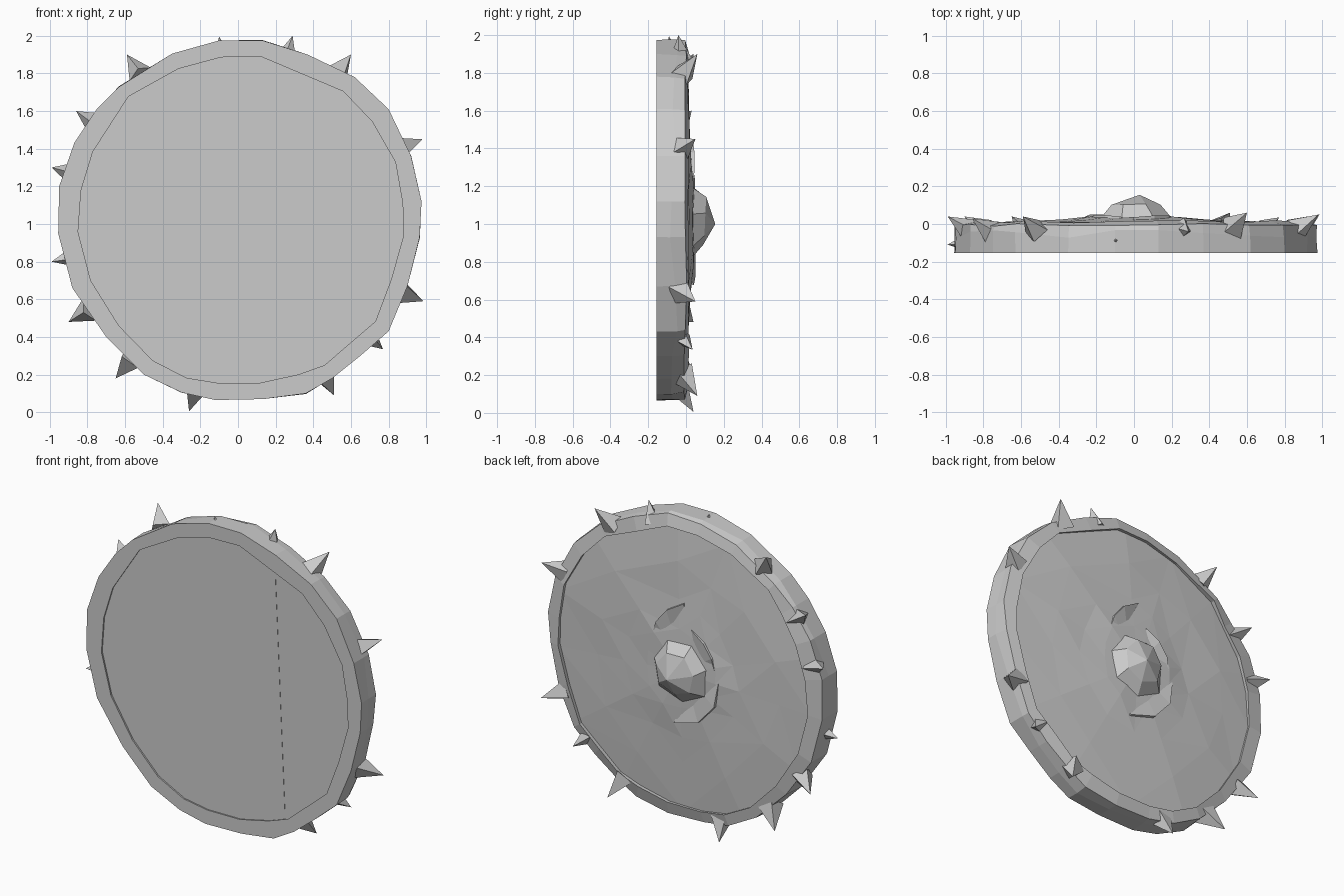
import bpy, bmesh, math, random
from mathutils import Vector

if "Cube" in bpy.data.objects:
    bpy.data.objects.remove(bpy.data.objects["Cube"])

random.seed(4)
CX, CZ = 0.01, 1.02


def finish(name, bm):
    bmesh.ops.recalc_face_normals(bm, faces=bm.faces)
    me = bpy.data.meshes.new(name)
    bm.to_mesh(me)
    bm.free()
    ob = bpy.data.objects.new(name, me)
    bpy.context.collection.objects.link(ob)
    return ob


def ring(bm, pts):
    return [bm.verts.new(p) for p in pts]


def bridge(bm, a, b):
    n = len(a)
    for i in range(n):
        j = (i + 1) % n
        bm.faces.new((a[i], a[j], b[j], b[i]))


def polar(r, deg, y):
    a = math.radians(deg)
    return (CX + r * math.cos(a), y, CZ + r * math.sin(a))


# Chunky hand-cut rim with a faceted outer wall and polygonal opening
outline = [(-.12, .065), (.13, .07), (.36, .10), (.5, .18), (.65, .3), (.8, .43),
           (.9, .67), (.965, .93), (.975, 1.12), (.92, 1.36), (.8, 1.61), (.62, 1.78),
           (.37, 1.9), (.13, 1.975), (-.1, 1.975), (-.35, 1.905), (-.63, 1.73),
           (-.75, 1.61), (-.87, 1.43), (-.95, 1.2), (-.955, .95), (-.88, .66),
           (-.7, .4), (-.5, .2), (-.3, .105)]
opening = [(.02, .135), (.43, .225), (.75, .5), (.88, .92), (.87, 1.27), (.64, 1.67),
           (.06, 1.915), (-.27, 1.85), (-.58, 1.68), (-.825, 1.3), (-.85, .95),
           (-.75, .58), (-.38, .2)]


def scaled(pts, scale, y, jr=0.0, jy=0.0):
    out = []
    for x, z in pts:
        s = scale + random.uniform(-jr, jr)
        out.append((CX + (x - CX) * s, y + random.uniform(-jy, jy), CZ + (z - CZ) * s))
    return out


def on_opening(y, jy=0.0, grow=1.0):
    # project every outline direction onto the opening polygon
    out = []
    for x, z in outline:
        d = Vector((x - CX, z - CZ)).normalized()
        best = .87
        for (ax, az), (bx, bz) in zip(opening, opening[1:] + opening[:1]):
            a, e = Vector((ax - CX, az - CZ)), Vector((bx - ax, bz - az))
            den = d.x * e.y - d.y * e.x
            t = (a.x * e.y - a.y * e.x) / den
            u = (a.x * d.y - a.y * d.x) / den
            if t > 0 and 0 <= u <= 1:
                best = t
        out.append((CX + d.x * best * grow, y + random.uniform(-jy, jy), CZ + d.y * best * grow))
    return out


bm = bmesh.new()
loops = [ring(bm, scaled(outline, 1, -.155)), ring(bm, scaled(outline, .998, -.06, .005, .03)),
         ring(bm, scaled(outline, .992, -.004, .008, .008)),
         ring(bm, on_opening(.012, .006, 1.01)), ring(bm, on_opening(-.06, 0, 1.02)),
         ring(bm, on_opening(-.155))]
for a, b in zip(loops, loops[1:] + loops[:1]):
    bridge(bm, a, b)
finish("shield_rim", bm)

# Faceted board: flat front set slightly back, gently domed back, edge buried in the rim
N = 13
bm = bmesh.new()
loops = [ring(bm, scaled(opening, 1.03, -.142)), ring(bm, scaled(opening, 1.03, -.012, 0, .004))]
bm.faces.new(loops[0])
bridge(bm, loops[0], loops[1])
prev = loops[1]
for s, y, jr, jy in ((.72, .01, .06, .005), (.46, .022, .04, .005), (.28, .037, .02, .004)):
    cur = ring(bm, scaled(opening, s, y, jr, jy))
    bridge(bm, prev, cur)
    prev = cur
tip = bm.verts.new((CX, .045, CZ))
for i in range(N):
    bm.faces.new((prev[i], prev[(i + 1) % N], tip))
bmesh.ops.triangulate(bm, faces=[f for f in bm.faces if len(f.verts) == 4])
finish("shield_board", bm)

# Hairline crack on the flat front
bm = bmesh.new()
c = [(.358, 1.74), (.364, 1.74), (.43, .27), (.424, .27)]
f, b = ring(bm, [(x, -.144, z) for x, z in c]), ring(bm, [(x, -.138, z) for x, z in c])
bridge(bm, f, b)
bm.faces.new(f)
bm.faces.new(b[::-1])
finish("front_crack", bm)

# Central boss
bm = bmesh.new()
a = ring(bm, [polar(.2 + random.uniform(-.01, .01), 51.4 * i + 10, .035) for i in range(7)])
b = ring(bm, [polar(.13 + random.uniform(-.015, .015), 51.4 * i + 16,
                    .1 + random.uniform(-.012, .008)) for i in range(7)])
bridge(bm, a, b)
tip = bm.verts.new((.03, .155, 1.0))
for i in range(7):
    bm.faces.new((b[i], b[(i + 1) % 7], tip))
bm.faces.new(a[::-1])
finish("boss", bm)


# Torn crescent ridges around the boss, sloping in towards it
def crescent(name, a0, a1, r0, r1, height):
    bm = bmesh.new()
    n = 4
    rows = []
    for k in range(n):
        t = k / (n - 1)
        deg, r = a0 + (a1 - a0) * t, r0 + (r1 - r0) * t
        w = .03 + .09 * math.sin(math.pi * t)
        h = height - .014 * abs(2 * t - 1)
        rows.append(ring(bm, [polar(r, deg, .0), polar(r - .005, deg, h),
                              polar(r - w, deg, h - .015), polar(r - w, deg, .0)]))
    for p, q in zip(rows, rows[1:]):
        bridge(bm, p, q)
    bm.faces.new(rows[0])
    bm.faces.new(rows[-1][::-1])
    finish(name, bm)


crescent("ridge_upper", 92, 40, .43, .27, .05)
crescent("ridge_lower", 183, 278, .27, .35, .056)
crescent("ridge_side", 105, 170, .29, .25, .052)

# Spikes: tip x, y, z and size
spikes = [(-.59, .04, 1.9, 1), (-.1, -.09, 1.995, .8), (.29, -.04, 2.0, .9), (.6, .06, 1.9, 1.1),
          (.98, .05, 1.45, 1), (.985, .05, .59, 1.1), (.77, .035, .335, .8), (.51, .06, .09, 1.1),
          (-.26, .04, .005, 1), (-.65, .04, .18, 1.1), (-.9, .04, .48, 1), (-.99, -.11, .8, .8),
          (-.99, .04, 1.3, 1), (-.86, .03, 1.6, 1.1)]
for k, (x, y, z, s) in enumerate(spikes):
    tip = Vector((x, y, z))
    out = Vector((x - CX, 0, z - CZ)).normalized()
    tang = Vector((-out.z, 0, out.x))
    axis = (out + Vector((0, .6 if y > 0 else -.1, 0))).normalized()
    side = axis.cross(tang)
    base = tip - axis * .15 * s
    rot = random.uniform(0, 90)
    bm = bmesh.new()
    q = ring(bm, [base + (tang * math.cos(t) + side * math.sin(t)) * .068 * s
                  for t in (math.radians(rot + 90 * i) for i in range(4))])
    v = bm.verts.new(tip)
    for i in range(4):
        bm.faces.new((q[i], q[(i + 1) % 4], v))
    bm.faces.new(q[::-1])
    finish(f"rim_spike_{k + 1}", bm)
